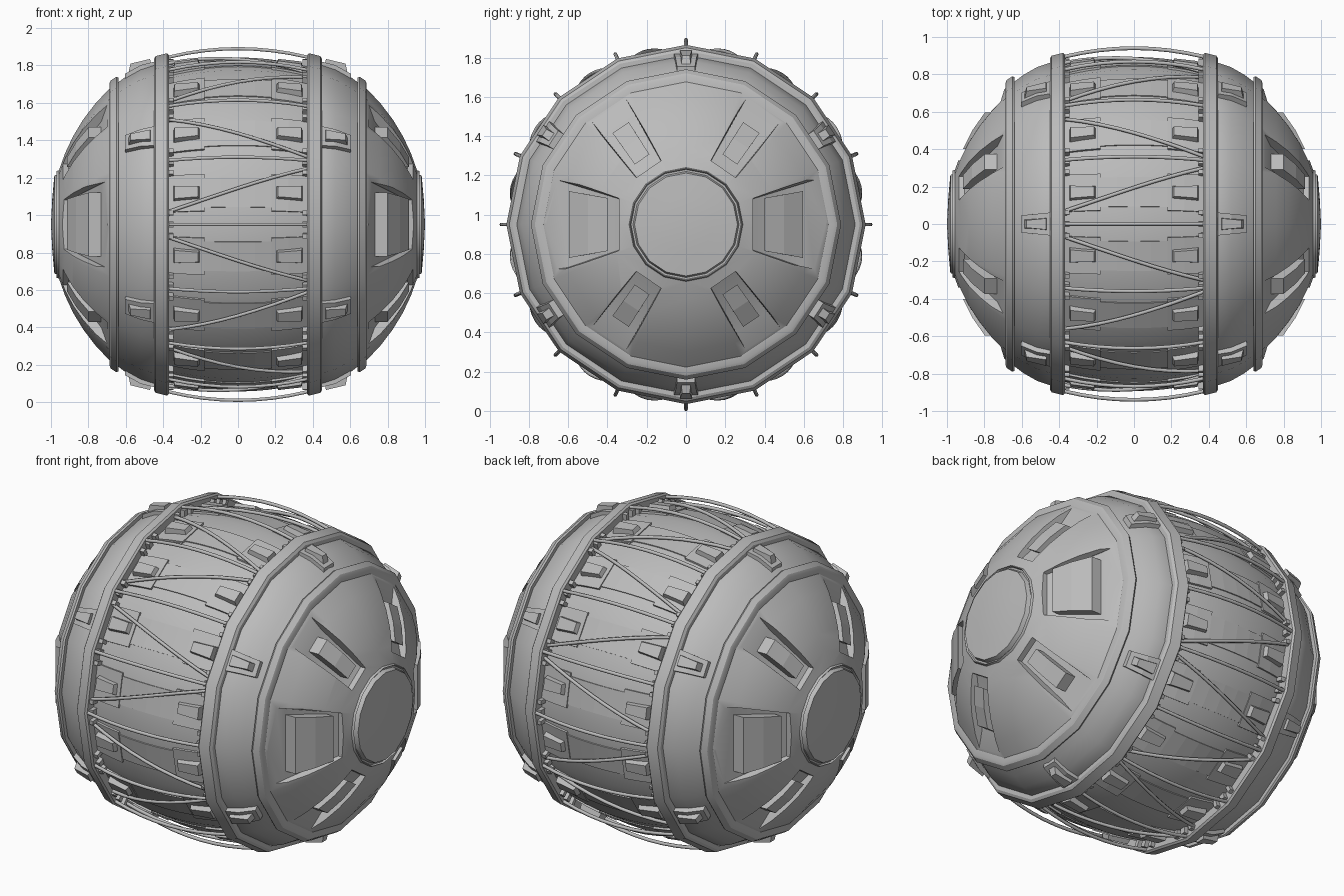
import bpy, bmesh, math

CZ = 0.95          # height of the long axis
SIDES = 16
STEP = math.tau / SIDES

if "Cube" in bpy.data.objects:
    bpy.data.objects.remove(bpy.data.objects["Cube"], do_unlink=True)

grey = bpy.data.materials.new("hull_grey")
grey.use_nodes = True
tone = (0.5, 0.5, 0.5, 1)
grey.diffuse_color = tone
grey.node_tree.nodes["Principled BSDF"].inputs["Base Color"].default_value = tone


def place(x, r, a, t=0.0):
    """Axial, radial and tangential position at angle a round the x axis."""
    return (x, r * math.cos(a) - t * math.sin(a), CZ + r * math.sin(a) + t * math.cos(a))


def finish(name, bm, smooth=False, mirror=False):
    bmesh.ops.recalc_face_normals(bm, faces=bm.faces)
    me = bpy.data.meshes.new(name)
    bm.to_mesh(me)
    bm.free()
    ob = bpy.data.objects.new(name, me)
    bpy.context.collection.objects.link(ob)
    me.materials.append(grey)
    if smooth:
        smooth_object(ob)
    if mirror:
        ob.modifiers.new("Mirror", "MIRROR")
    return ob


def smooth_object(ob):
    bpy.ops.object.select_all(action="DESELECT")
    ob.select_set(True)
    bpy.context.view_layer.objects.active = ob
    bpy.ops.object.shade_smooth_by_angle(angle=math.radians(28))


def lathe(bm, profile, closed=False):
    """Revolve (x, r) points round the long axis; r = 0 makes a pole."""
    rings = []
    for x, r in profile:
        if r == 0:
            rings.append([bm.verts.new(place(x, 0, 0))] * SIDES)
        else:
            rings.append([bm.verts.new(place(x, r, i * STEP)) for i in range(SIDES)])
    pairs = list(zip(rings, rings[1:]))
    if closed:
        pairs.append((rings[-1], rings[0]))
    for p, q in pairs:
        for i in range(SIDES):
            j = (i + 1) % SIDES
            bm.faces.new(list(dict.fromkeys((p[i], p[j], q[j], q[i]))))


def prism(bm, a, points):
    """Solid with side outline (x, r, half width) standing at angle a."""
    left = [bm.verts.new(place(x, r, a, w)) for x, r, w in points]
    right = [bm.verts.new(place(x, r, a, -w)) for x, r, w in points]
    bm.faces.new(left)
    bm.faces.new(right[::-1])
    for i in range(len(points)):
        j = (i + 1) % len(points)
        bm.faces.new((left[i], right[i], right[j], left[j]))


def barrel_r(x):
    return 0.893 - 0.045 * (x / 0.36) ** 2


def facet_r(x):
    return barrel_r(x) * math.cos(STEP / 2)


# Central barrel
bm = bmesh.new()
lathe(bm, [(x / 100, barrel_r(x / 100)) for x in range(-40, 41, 8)])
finish("barrel", bm, smooth=True)

# Shoulders, hoops and rims, mirrored
bm = bmesh.new()
lathe(bm, [(0.38, 0.86), (0.45, 0.862), (0.52, 0.838), (0.59, 0.798), (0.66, 0.745)])
finish("shoulder", bm, smooth=True, mirror=True)

bm = bmesh.new()
lathe(bm, [(0.37, 0.83), (0.37, 0.905), (0.38, 0.915), (0.44, 0.9),
           (0.45, 0.885), (0.45, 0.83)], closed=True)
finish("hoop", bm, smooth=True, mirror=True)

bm = bmesh.new()
lathe(bm, [(0.64, 0.7), (0.64, 0.785), (0.65, 0.79), (0.68, 0.77),
           (0.687, 0.755), (0.687, 0.7)], closed=True)
finish("rim", bm, smooth=True, mirror=True)

# Domed end cap with hub
bm = bmesh.new()
dome = [(math.sqrt(1 - r * r), r) for r in (0.73, 0.65, 0.56, 0.47, 0.38, 0.29)]
hub = [(0.97, 0.285), (0.958, 0.28), (0.958, 0.27), (0.982, 0.262), (0.993, 0.14), (1, 0)]
lathe(bm, [(0.5, 0), (0.5, 0.73)] + dome + hub)
cap = finish("end_cap", bm)

# Pockets round the cap, each holding a flush hatch
SMALL = math.radians(56)
bays = [(0, 1.0), (math.pi, 1.0)]
bays += [(a, 0.5) for a in (SMALL, math.pi - SMALL, -SMALL, SMALL - math.pi)]
cutters, hatches = bmesh.new(), bmesh.new()
for a, scale in bays:
    big = scale == 1
    outer, inner = (0.235, 0.13) if big else (0.105, 0.075)
    prism(cutters, a, [(0.695, 0.715, outer), (0.73, 0.6, outer * 0.93), (0.905, 0.34, inner),
                       (1.1, 0.34, inner * 1.15), (1.1, 0.8, outer * 1.4)])
    w0, w1 = (0.17, 0.135) if big else (0.05, 0.045)
    prism(hatches, a, [(0.68, 0.595, w0), (0.798, 0.595, w0), (0.865, 0.5, (w0 + w1) / 2),
                       (0.915, 0.4, w1), (0.8, 0.4, w1)])
cutter = finish("pocket_cutter", cutters)
cutter.hide_render = True
cut = cap.modifiers.new("Pockets", "BOOLEAN")
cut.object = cutter
cut.solver = "EXACT"
bpy.context.view_layer.objects.active = cap
bpy.ops.object.modifier_apply(modifier="Pockets")
bpy.data.objects.remove(cutter, do_unlink=True)
smooth_object(cap)
cap.modifiers.new("Mirror", "MIRROR")
finish("hatches", hatches, mirror=True)

# Brackets on the shoulders
bm = bmesh.new()
tilt = math.radians(33)
for a in (math.pi / 2, -math.pi / 2, tilt, -tilt, math.pi - tilt, math.pi + tilt):
    prism(bm, a, [(0.44, 0.8, 0.062), (0.44, 0.872, 0.062), (0.52, 0.852, 0.054),
                  (0.605, 0.805, 0.046), (0.6, 0.76, 0.046)])
    prism(bm, a, [(0.46, 0.82, 0.035), (0.47, 0.885, 0.03), (0.575, 0.86, 0.02),
                  (0.59, 0.79, 0.025)])
finish("shoulder_brackets", bm, mirror=True)

# Raised panels and wedge blocks on each barrel facet
panels, blocks, clips = bmesh.new(), bmesh.new(), bmesh.new()
for i in range(SIDES):
    a = (i + 0.5) * STEP
    for xs, w, lift in (((0, 0.09, 0.18), 0.08, 0.006), ((0.18, 0.27, 0.37), 0.1, 0.012)):
        top = [(x, facet_r(x) + lift, w) for x in xs]
        base = [(x, facet_r(x) - 0.01, w) for x in reversed(xs)]
        prism(panels, a, top + base)
    prism(blocks, a, [(0.2, facet_r(0.2), 0.035), (0.215, facet_r(0.2) + 0.035, 0.027),
                      (0.34, facet_r(0.34) + 0.045, 0.034), (0.345, facet_r(0.34), 0.042)])
    for shift, w in ((0, 0.016), (-0.07, 0.012), (0.07, 0.012)):
        prism(clips, i * STEP + shift, [(0.345, 0.83, w), (0.345, 0.885, w),
                                        (0.375, 0.885, w), (0.375, 0.83, w)])
finish("barrel_panels", panels, mirror=True)
finish("wedge_blocks", blocks, mirror=True)
finish("cable_clips", clips, mirror=True)


# Cables: straight hoops over the barrel and a zigzag lacing
def cables(name, paths, thickness):
    cu = bpy.data.curves.new(name, "CURVE")
    cu.dimensions = "3D"
    cu.bevel_depth = thickness
    cu.bevel_resolution = 1
    cu.use_fill_caps = True
    for path in paths:
        sp = cu.splines.new("POLY")
        sp.points.add(len(path) - 1)
        for p, co in zip(sp.points, path):
            p.co = (*co, 1)
    cu.materials.append(grey)
    bpy.context.collection.objects.link(bpy.data.objects.new(name, cu))


def strand(a0, a1, crown, drop):
    steps = [i / 4 - 1 for i in range(9)]
    return [place(0.37 * u, crown - drop * u * u, a0 + (a1 - a0) * (u + 1) / 2) for u in steps]


cables("hoop_cables", [strand(i * STEP, i * STEP, 0.94, 0.045) for i in range(SIDES)], 0.01)
lacing = []
for i in range(0, SIDES, 2):
    for side in (-1, 1):
        lacing.append(strand(i * STEP + side * 0.08, (i + side) * STEP - side * 0.04, 0.905, 0.04))
cables("lacing_cables", lacing, 0.01)
